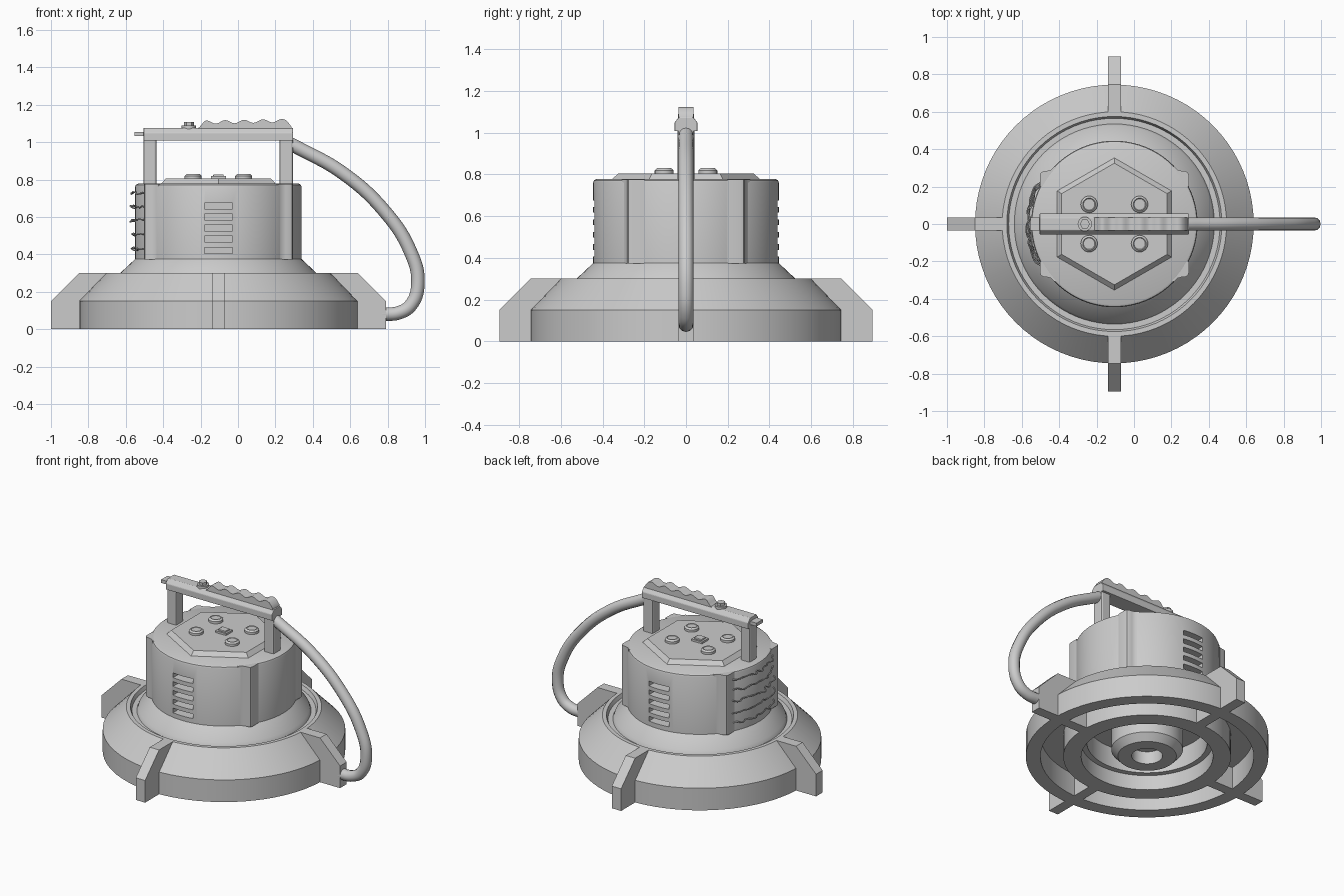
import bpy, bmesh, math, random
from mathutils import Vector, Matrix

if "Cube" in bpy.data.objects:
    bpy.data.objects.remove(bpy.data.objects["Cube"])

random.seed(3)
CX = -0.105  # x of the machine's turning axis


def finish(name, bm, smooth=30, bevel=0.0):
    bmesh.ops.remove_doubles(bm, verts=bm.verts, dist=1e-5)
    bmesh.ops.recalc_face_normals(bm, faces=bm.faces)
    me = bpy.data.meshes.new(name)
    bm.to_mesh(me)
    bm.free()
    ob = bpy.data.objects.new(name, me)
    bpy.context.collection.objects.link(ob)
    bpy.ops.object.select_all(action='DESELECT')
    ob.select_set(True)
    bpy.context.view_layer.objects.active = ob
    if smooth:
        bpy.ops.object.shade_smooth_by_angle(angle=math.radians(smooth))
    if bevel:
        m = ob.modifiers.new("bevel", 'BEVEL')
        m.width, m.segments, m.limit_method = bevel, 2, 'ANGLE'
        m.angle_limit = math.radians(40)
    return ob


def lathe(name, profile, x=CX, y=0, steps=80, closed=False):
    bm = bmesh.new()
    vs = [bm.verts.new((r, 0, z)) for r, z in profile]
    es = [bm.edges.new(p) for p in zip(vs, vs[1:])]
    if closed:
        es.append(bm.edges.new((vs[-1], vs[0])))
    bmesh.ops.spin(bm, geom=vs + es, cent=(0, 0, 0), axis=(0, 0, 1),
                   angle=2 * math.pi, steps=steps)
    bmesh.ops.translate(bm, verts=bm.verts, vec=(x, y, 0))
    return finish(name, bm)


def prism(name, pts, lo, hi, plane='XZ', matrix=None, bevel=0.0, smooth=30):
    """Extrude a 2D outline: XZ along y, XY along z, YZ along x."""
    put = {'XZ': lambda u, v, w: (u, w, v), 'XY': lambda u, v, w: (u, v, w),
           'YZ': lambda u, v, w: (w, u, v)}[plane]
    bm = bmesh.new()
    a = [bm.verts.new(put(u, v, lo)) for u, v in pts]
    b = [bm.verts.new(put(u, v, hi)) for u, v in pts]
    bm.faces.new(a)
    bm.faces.new(b)
    n = len(pts)
    for i in range(n):
        bm.faces.new((a[i], a[(i + 1) % n], b[(i + 1) % n], b[i]))
    if matrix:
        bm.transform(matrix)
    return finish(name, bm, smooth, bevel)


def box(name, x0, x1, y0, y1, z0, z1, bevel=0.0):
    return prism(name, [(x0, z0), (x1, z0), (x1, z1), (x0, z1)], y0, y1, bevel=bevel, smooth=0)


def tube(name, pts, radius, smooth_path=True):
    cu = bpy.data.curves.new(name, 'CURVE')
    cu.dimensions = '3D'
    cu.bevel_depth, cu.bevel_resolution, cu.resolution_u = radius, 4, 10
    cu.use_fill_caps = True
    if smooth_path:
        sp = cu.splines.new('BEZIER')
        sp.bezier_points.add(len(pts) - 1)
        for p, co in zip(sp.bezier_points, pts):
            p.co = co
            p.handle_left_type = p.handle_right_type = 'AUTO'
    else:
        sp = cu.splines.new('POLY')
        sp.points.add(len(pts) - 1)
        for p, co in zip(sp.points, pts):
            p.co = (*co, 1)
    ob = bpy.data.objects.new(name, cu)
    bpy.context.collection.objects.link(ob)
    return ob


# Round base: outer skirt, grooved shoulder, and ringed underside with a hub
lathe("base_housing", [
    (0, .375), (.445, .375), (.525, .3), (.535, .275), (.565, .275), (.575, .3), (.6, .3),
    (.745, .15), (.745, 0), (.655, 0), (.655, .15), (.515, .15), (.515, 0), (.405, 0),
    (.405, .1), (.37, .1), (.37, .24), (.22, .24), (.22, .05), (.18, .005), (.095, .005),
    (.095, .09), (0, .09)])

# Four bumper ribs around the base
for i in range(4):
    prism(f"bumper_rib_{i + 1}",
          [(.5, 0), (.895, 0), (.895, .15), (.745, .3), (.59, .3), (.5, .2)], -.035, .035,
          matrix=Matrix.Translation((CX, 0, 0)) @ Matrix.Rotation(i * math.pi / 2, 4, 'Z'),
          smooth=0)

# Motor body with softened top edge
body = lathe("motor_body", [(0, .37), (.445, .37), (.445, .762), (.441, .772), (.43, .778), (0, .778)])

# Vent slots cut into the front and back of the body
for side, label in ((-1, "front"), (1, "back")):
    for k in range(5):
        z = .422 + k * .0595
        cut = box(f"vent_cutter_{label}_{k + 1}", CX - .075, CX + .075,
                  side * .44 - .06, side * .44 + .06, z - .016, z + .016)
        cut.hide_render = True
        cut.hide_set(True)
        m = body.modifiers.new("vent", 'BOOLEAN')
        m.operation, m.object, m.solver = 'DIFFERENCE', cut, 'EXACT'

# Four corner lugs on the body
for sx in (-1, 1):
    for sy in (-1, 1):
        pts = [(.30, .2), (.30, .3), (.32, .308), (.338, .29), (.36, .284), (.38, .282),
               (.393, .275), (.398, .26), (.398, .2)]
        prism(f"corner_lug_{'left' if sx < 0 else 'right'}_{'front' if sy < 0 else 'back'}",
              [(CX + sx * x, sy * y) for x, y in pts], .372, .776, 'XY')

# Hexagonal control plate on top
bm = bmesh.new()
bmesh.ops.create_cone(bm, cap_ends=True, segments=6, radius1=.362, radius2=.325, depth=.035,
                      matrix=Matrix.Translation((CX, 0, .7875)))
a = max(bm.verts, key=lambda v: v.co.y).co.copy() - Vector((CX, 0, 0))
if abs(a.x) > .01:  # keep a corner pointing to the back
    bmesh.ops.rotate(bm, verts=bm.verts, cent=(CX, 0, 0), matrix=Matrix.Rotation(math.pi / 6, 3, 'Z'))
finish("hex_control_plate", bm, 0)

# Round buttons and square centre switch
for i, (dx, y) in enumerate([(-.135, -.105), (.135, -.105), (-.135, .105), (.135, .105)]):
    lathe(f"round_button_{i + 1}", [(0, .8), (.045, .8), (.045, .82), (.034, .83), (.03, .826), (0, .826)],
          CX + dx, y, 24)
box("centre_switch", CX - .04, CX + .04, -.035, .035, .8, .818)
box("centre_switch_cap", CX - .028, CX + .028, -.024, .024, .815, .828, .004)

# Carry handle: two posts and a chamfered top bar
for name, x0, x1 in (("left", -.505, -.436), ("right", .222, .294)):
    box(f"handle_post_{name}", x0, x1, -.04, .04, .76, 1.03, .01)
prism("handle_bar", [(-.055, 1.008), (.055, 1.008), (.055, 1.05), (.033, 1.076),
                     (-.033, 1.076), (-.055, 1.05)], -.505, .294, 'YZ', bevel=.004, smooth=0)
box("handle_end_tab", -.553, -.5, -.034, .034, 1.032, 1.054)

# Finger grip with a wavy top
wave = []
for i in range(41):
    t = i / 40
    ramp = min(1, t / .08, (1 - t) / .06 + .35)
    wave.append((-.22 + .505 * t, 1.07 + ramp * (.036 + .01 * t + .009 * math.cos(2 * math.pi * (5 * t - .5)))))
prism("finger_grip", [(.285, 1.06), (-.22, 1.06)] + wave, -.036, .036, smooth=40)

# Handle bolt
lathe("bolt_washer", [(0, 1.07), (.038, 1.07), (.038, 1.09), (0, 1.09)], -.263, 0, 24)
lathe("bolt_head", [(0, 1.085), (.027, 1.085), (.027, 1.108), (0, 1.108)], -.263, 0, 6)

# Power cable looping from the handle down to the right rib
tube("power_cable", [(.26, 0, 1.0), (.32, 0, .97), (.56, 0, .835), (.78, 0, .635), (.92, 0, .42),
                     (.962, 0, .25), (.925, 0, .13), (.86, 0, .088), (.77, 0, .08)], .036)

# Thin wavy wires across the left side of the body
for k in range(5):
    pts = []
    for i in range(15):
        t = -1 + i / 7
        y = .225 * t
        r = .45 + (0 if abs(t) > .95 else random.uniform(.0, .022))
        pts.append((CX - math.sqrt(r * r - y * y), y, .43 + k * .075 + random.uniform(-.008, .008)))
    tube(f"side_wire_{k + 1}", pts, .004)
